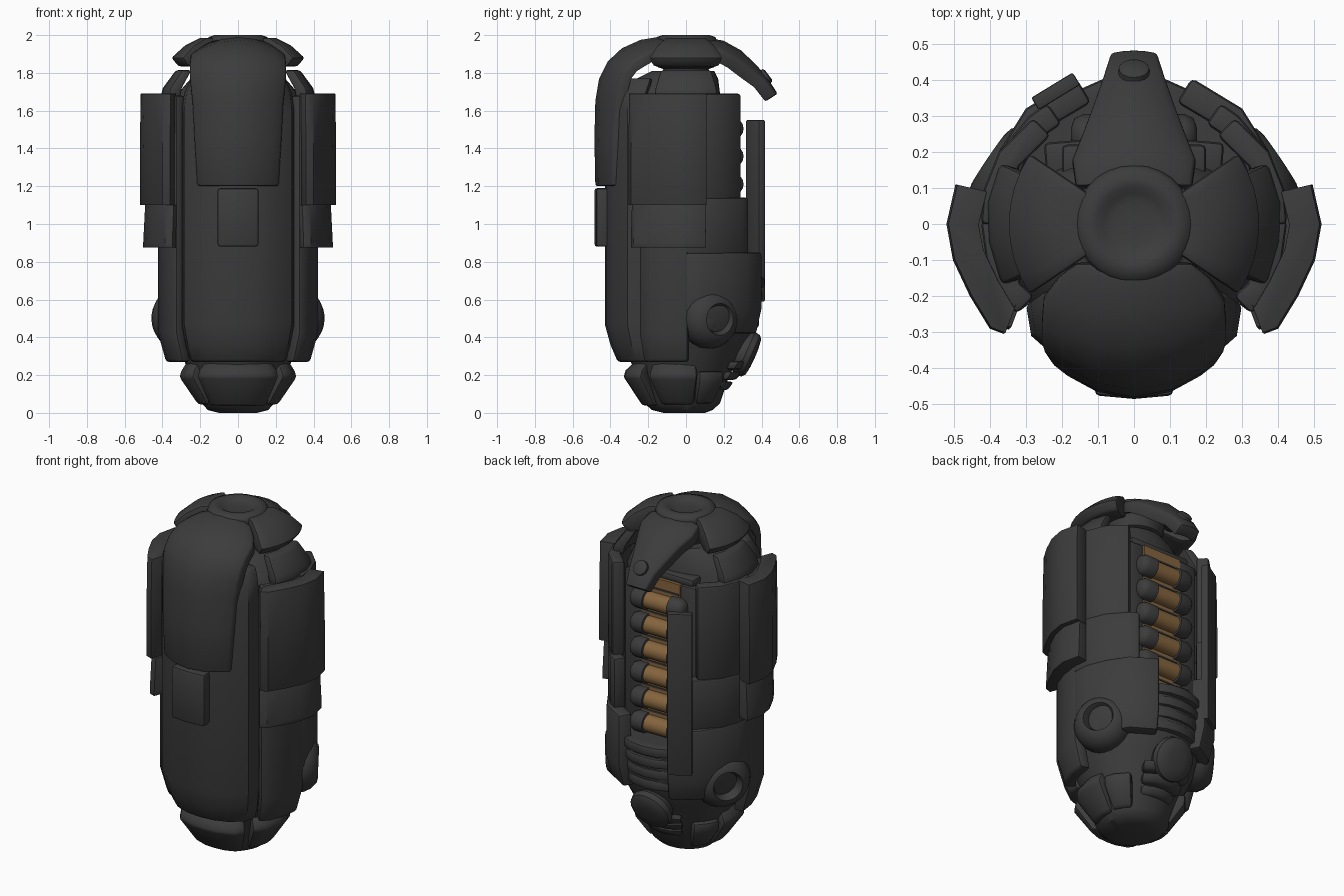
import bpy, bmesh, math
from mathutils import Vector, Matrix

if "Cube" in bpy.data.objects:
    bpy.data.objects.remove(bpy.data.objects["Cube"])

def material(name, rgb):
    m = bpy.data.materials.new(name)
    m.diffuse_color = (*rgb, 1)
    m.use_nodes = True
    m.node_tree.nodes["Principled BSDF"].inputs["Base Color"].default_value = m.diffuse_color
    return m

DARK = material("dark_grey", (0.045, 0.045, 0.045))
BRONZE = material("bronze", (0.235, 0.13, 0.048))

def loft(name, rings, mat=DARK, mirror=False, bevel=0.0, angle=35):
    """Bridge closed rings of equal point count and cap both ends."""
    bm = bmesh.new()
    vs = [[bm.verts.new(p) for p in r] for r in rings]
    n = len(rings[0])
    for a, b in zip(vs, vs[1:]):
        for i in range(n):
            j = (i + 1) % n
            bm.faces.new((a[i], a[j], b[j], b[i]))
    bm.faces.new(vs[0][::-1])
    bm.faces.new(vs[-1])
    bmesh.ops.recalc_face_normals(bm, faces=bm.faces)
    me = bpy.data.meshes.new(name)
    bm.to_mesh(me)
    bm.free()
    me.materials.append(mat)
    ob = bpy.data.objects.new(name, me)
    bpy.context.collection.objects.link(ob)
    bpy.ops.object.select_all(action='DESELECT')
    bpy.context.view_layer.objects.active = ob
    ob.select_set(True)
    if bevel:
        md = ob.modifiers.new("bevel", 'BEVEL')
        md.width, md.segments, md.angle_limit = bevel, 2, math.radians(40)
        bpy.ops.object.modifier_apply(modifier="bevel")
    if mirror:
        ob.modifiers.new("mirror", 'MIRROR').use_mirror_merge = False
        bpy.ops.object.modifier_apply(modifier="mirror")
    bpy.ops.object.shade_smooth_by_angle(angle=math.radians(angle))
    return ob

def panel(name, path, rows, t, **kw):
    """Upright curved plate: outer path in plan, rows of (z, scale), thickness."""
    p = [Vector(q) for q in path]
    inner = []
    for i, q in enumerate(p):
        d = p[min(i + 1, len(p) - 1)] - p[max(i - 1, 0)]
        n = Vector((-d.y, d.x)).normalized()
        inner.append(q + n * t * (-1 if n.dot(q) > 0 else 1))
    ring = p + inner[::-1]
    kw.setdefault("bevel", 0.015)
    return loft(name, [[(q.x * s, q.y * s, z) for q in ring] for z, s in rows], **kw)

def lathe(name, profile, origin=(0, 0, 0), axis=(0, 0, 1), n=24, **kw):
    """Rings of (height, radius) along an axis."""
    m = Matrix.Translation(origin) @ Vector(axis).to_track_quat('Z', 'Y').to_matrix().to_4x4()
    rings = [[m @ Vector((r * math.cos(2 * math.pi * k / n), r * math.sin(2 * math.pi * k / n), h))
              for k in range(n)] for h, r in profile]
    return loft(name, rings, **kw)

def strap(name, secs, t, **kw):
    """Arched plate along y/z: sections (y, z, half width, edge drop)."""
    rings = []
    us = [-1, -0.8, -0.45, 0, 0.45, 0.8, 1]
    for i, (y, z, w, d) in enumerate(secs):
        a, b = secs[max(i - 1, 0)], secs[min(i + 1, len(secs) - 1)]
        tan = Vector((0, b[0] - a[0], b[1] - a[1])).normalized()
        nrm = Vector((0, -tan.z, tan.y))
        top = [Vector((u * w, y, z)) - nrm * d * u * u for u in us]
        low = [v - nrm * t for v in top]
        rings.append(top + low[::-1])
    kw.setdefault("bevel", 0.012)
    return loft(name, rings, **kw)

# Inner body: rings of z, half width, front y, back y
core = [(0, .1, -.12, .1), (.015, .16, -.18, .14), (.05, .19, -.22, .18), (.2, .25, -.26, .23),
        (.35, .32, -.33, .31), (.5, .36, -.36, .38), (.68, .37, -.37, .39), (.72, .37, -.37, .36),
        (.721, .36, -.37, .2), (1.6, .36, -.37, .2), (1.69, .32, -.32, .18), (1.77, .25, -.26, .17),
        (1.81, .18, -.18, .15)]
loft("inner_body", [[(rx * math.cos(k * math.pi / 16),
                      (yb if k < 16 else -yf) * math.sin(k * math.pi / 16), z) for k in range(32)]
                    for z, rx, yf, yb in core])

# Front shell and the box on it
half = [(.30, -.22), (.285, -.31), (.2, -.385), (.1, -.42)]
front = [(-x, y) for x, y in half] + [(0, -.43)] + half[::-1]
panel("front_shell", front, [(.27, .84), (.36, .93), (.47, 1), (1.6, 1), (1.69, .96), (1.77, .84)], .08)
panel("front_box", [(-.11, -.475), (0, -.485), (.11, -.475)], [(.88, 1), (1.19, 1)], .08)

# Side armour, mirrored
side = [(.325, -.25), (.375, -.2), (.41, -.1), (.425, .01)]
panel("side_plate", side, [(.27, .9), (.42, 1), (1.68, 1)], .07, mirror=True)
big = [(.36, -.305), (.40, -.29), (.455, -.2), (.502, -.1), (.52, 0), (.495, .11)]
panel("upper_side_plate", big, [(1.1, 1), (1.4, 1), (1.69, .99)], .085, mirror=True, bevel=.025)
panel("lower_side_box", [(x * .965, y * .96) for x, y in big], [(.875, 1), (.9, 1), (1.1, .98)],
      .1, mirror=True, bevel=.025)
panel("shoulder", [(.37, -.17), (.405, -.05), (.41, .06), (.375, .17)],
      [(1.67, 1), (1.72, .97), (1.815, .8)], .07, mirror=True)

# Rear side shells stepping round the opening
rear = [(.425, 0), (.415, .1), (.375, .2)]
panel("rear_shell_top", rear + [(.28, .295)], [(1.13, 1), (1.69, 1)], .07, mirror=True)
panel("rear_shell_middle", rear + [(.29, .3), (.24, .335)], [(.84, 1), (1.14, 1)], .07, mirror=True)
panel("rear_shell_low", rear + [(.3, .32), (.16, .405)], [(.42, .93), (.55, 1), (.85, 1)], .08, mirror=True)
panel("rear_strip", [(-.17, .42), (-.285, .35)], [(.59, 1), (1.55, 1)], .04, bevel=.006)
panel("opening_rail", [(.125, .235), (.25, .225)], [(.72, 1), (1.64, 1)], .1, mirror=True)
panel("opening_lintel", [(-.2, .22), (.2, .22)], [(1.635, 1), (1.68, 1)], .1)

# Bronze cells with dark end caps
panel("bronze_back", [(-.125, .235), (.125, .235)], [(.72, 1), (1.64, 1)], .05, mat=BRONZE, bevel=0)
for i in range(6):
    z = .77 + .147 * i
    lathe(f"cell_{i}", [(-.1, .05), (.1, .05)], (0, .245, z), (1, 0, 0), 16, mat=BRONZE)
    lathe(f"cell_cap_{i}", [(.075, .045), (.08, .06), (.14, .06), (.165, .048), (.175, .02)],
          (0, .245, z), (1, 0, 0), 16, mirror=True, angle=50)
    panel(f"cell_divider_{i}", [(-.12, .24), (.12, .24)], [(z + .068, 1), (z + .078, 1)], .04, bevel=0)

# Rear lower cowl: ribs and tilted disc
for i in range(4):
    z, s = .45 + .07 * i, .93 + .023 * i
    panel(f"rear_rib_{i}", [(-.17, .365), (-.08, .405), (0, .415), (.08, .405), (.17, .365)],
          [(z, s), (z + .06, s)], .1)
for i in range(3):
    z, s = .12 + .055 * i, .53 + .11 * i
    panel(f"tail_rib_{i}", [(-.2, .34), (-.1, .4), (0, .415), (.1, .4), (.2, .34)],
          [(z, s), (z + .045, s + .08)], .12)
lathe("rear_disc", [(-.08, .09), (-.01, .125), (.02, .12), (.035, .1), (.042, .05), (.043, .01)],
      (0, .325, .31), (0, .9, -.4), bevel=0)

# Round thruster pods
lathe("thruster", [(-.12, .13), (0, .158), (.05, .158), (.09, .138), (.12, .105), (.125, .085),
                   (.1, .072), (.075, .065), (.085, .04), (.09, .01)],
      (.3, .11, .5), (.83, .56, -.04), mirror=True, angle=45)

# Foot armour
panel("foot_front", [(-.215, -.24), (-.18, -.29), (-.08, -.325), (0, -.33), (.08, -.325), (.18, -.29), (.215, -.24)],
      [(.04, .7), (.19, 1), (.225, .97), (.265, .84)], .09)
panel("foot_side", [(.24, -.2), (.29, -.14), (.31, -.04), (.295, .06)],
      [(.045, .68), (.19, 1), (.22, .97), (.265, .88)], .08, mirror=True)
panel("foot_rear", [(.27, .07), (.25, .13), (.19, .2)], [(.05, .72), (.16, 1), (.22, 1.02)], .08, mirror=True)

# Hood over the front, spur at the back
strap("hood", [(-.48, 1.2, .215, .09), (-.485, 1.45, .23, .1), (-.48, 1.65, .24, .11), (-.46, 1.77, .25, .11),
               (-.415, 1.86, .255, .1), (-.34, 1.93, .255, .09), (-.24, 1.975, .25, .08),
               (-.16, 1.988, .21, .06), (-.11, 1.99, .16, .03)], .06)
strap("rear_spur", [(.11, 1.986, .16, .03), (.2, 1.97, .17, .05), (.29, 1.92, .14, .05),
                    (.37, 1.845, .11, .04), (.43, 1.775, .085, .02), (.485, 1.69, .065, .01)], .07)
lathe("spur_stud", [(-.02, .045), (.008, .042), (.014, .03)], (0, .425, 1.782), (0, .8, .6), 16)

# Side wings of the cap
wing = [(.11, 1.985), (.2, 1.985), (.28, 1.945), (.352, 1.88), (.315, 1.835), (.25, 1.835), (.11, 1.9)]
loft("cap_wing", [[(r * math.cos(a), r * math.sin(a), z) for r, z in wing]
                  for a in [math.radians(-34 + 68 * k / 8) for k in range(9)]], mirror=True, bevel=.012)

# Top ring with dished centre, and neck
lathe("cap_ring", [(1.9, .15), (1.97, .165), (1.99, .155), (2.0, .125), (1.998, .105), (1.985, .085),
                   (1.978, .06), (1.98, .01)], n=28, angle=50)
lathe("neck", [(1.76, .13), (1.82, .12), (1.83, .15), (1.92, .17)])
